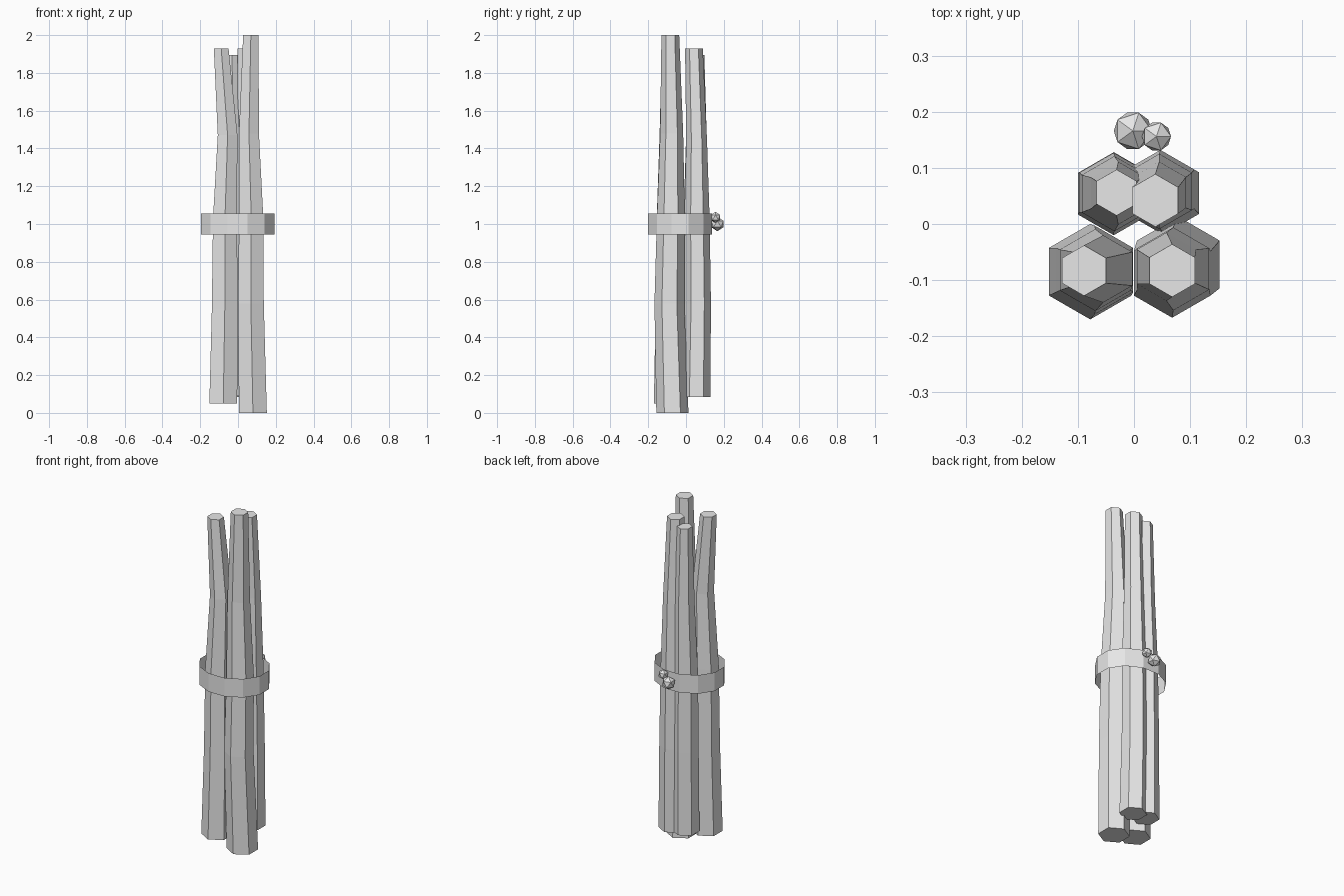
import bpy, bmesh, math
from mathutils import Matrix

if "Cube" in bpy.data.objects:
    bpy.data.objects.remove(bpy.data.objects["Cube"])

grey = bpy.data.materials.new("plain_grey")
grey.diffuse_color = (0.8, 0.8, 0.8, 1)
grey.use_nodes = True
grey.node_tree.nodes["Principled BSDF"].inputs["Base Color"].default_value = grey.diffuse_color


def finish(name, bm):
    mesh = bpy.data.meshes.new(name)
    bm.to_mesh(mesh)
    bm.free()
    mesh.materials.append(grey)
    obj = bpy.data.objects.new(name, mesh)
    bpy.context.collection.objects.link(obj)
    return obj


def ring(bm, x, y, z, rx, ry, sides, start):
    step = 2 * math.pi / sides
    return [bm.verts.new((x + rx * math.cos(start + i * step),
                          y + ry * math.sin(start + i * step), z))
            for i in range(sides)]


def bridge(bm, low, high):
    n = len(low)
    for i in range(n):
        j = (i + 1) % n
        bm.faces.new((low[i], low[j], high[j], high[i]))


def stick(name, path):
    """Tapered, slightly bent six-sided stick; path holds (x, y, z, radius)."""
    bm = bmesh.new()
    rings = [ring(bm, x, y, z, r, r, 6, math.pi / 6) for x, y, z, r in path]
    for low, high in zip(rings, rings[1:]):
        bridge(bm, low, high)
    bm.faces.new(rings[0][::-1])
    bm.faces.new(rings[-1])
    finish(name, bm)


# Four bundled sticks
stick("front_left_stick", [
    (-.078, -.085, .05, .085), (-.070, -.082, .55, .079), (-.069, -.082, 1.03, .073),
    (-.055, -.080, 1.47, .060), (-.089, -.083, 1.93, .045)])
stick("front_right_stick", [
    (.079, -.072, 0, .085), (.068, -.088, .58, .079), (.070, -.080, 1.03, .074),
    (.058, -.076, 1.48, .061), (.068, -.083, 2, .047)])
stick("back_right_stick", [
    (.052, .055, .085, .074), (.047, .062, .58, .070), (.045, .058, 1.03, .067),
    (.045, .056, 1.45, .055), (.038, .042, 1.93, .047)])
stick("back_left_stick", [
    (-.036, .054, .09, .074), (-.036, .056, .58, .071), (-.035, .054, 1.03, .067),
    (-.028, .055, 1.42, .056), (-.031, .056, 1.895, .041)])

# Thin open band around the bundle
bm = bmesh.new()
bridge(bm, *[ring(bm, -.002, -.031, z, .202, .175, 12, math.pi / 12)
             for z in (.945, 1.055)])
finish("tie_band", bm)

# Two faceted knots at the back of the band
for name, pos, r in (("large_knot", (-.002, .166, 1.0), .038),
                     ("small_knot", (.040, .156, 1.035), .029)):
    bm = bmesh.new()
    bmesh.ops.create_icosphere(bm, subdivisions=1, radius=r,
                               matrix=Matrix.Translation(pos))
    finish(name, bm)
